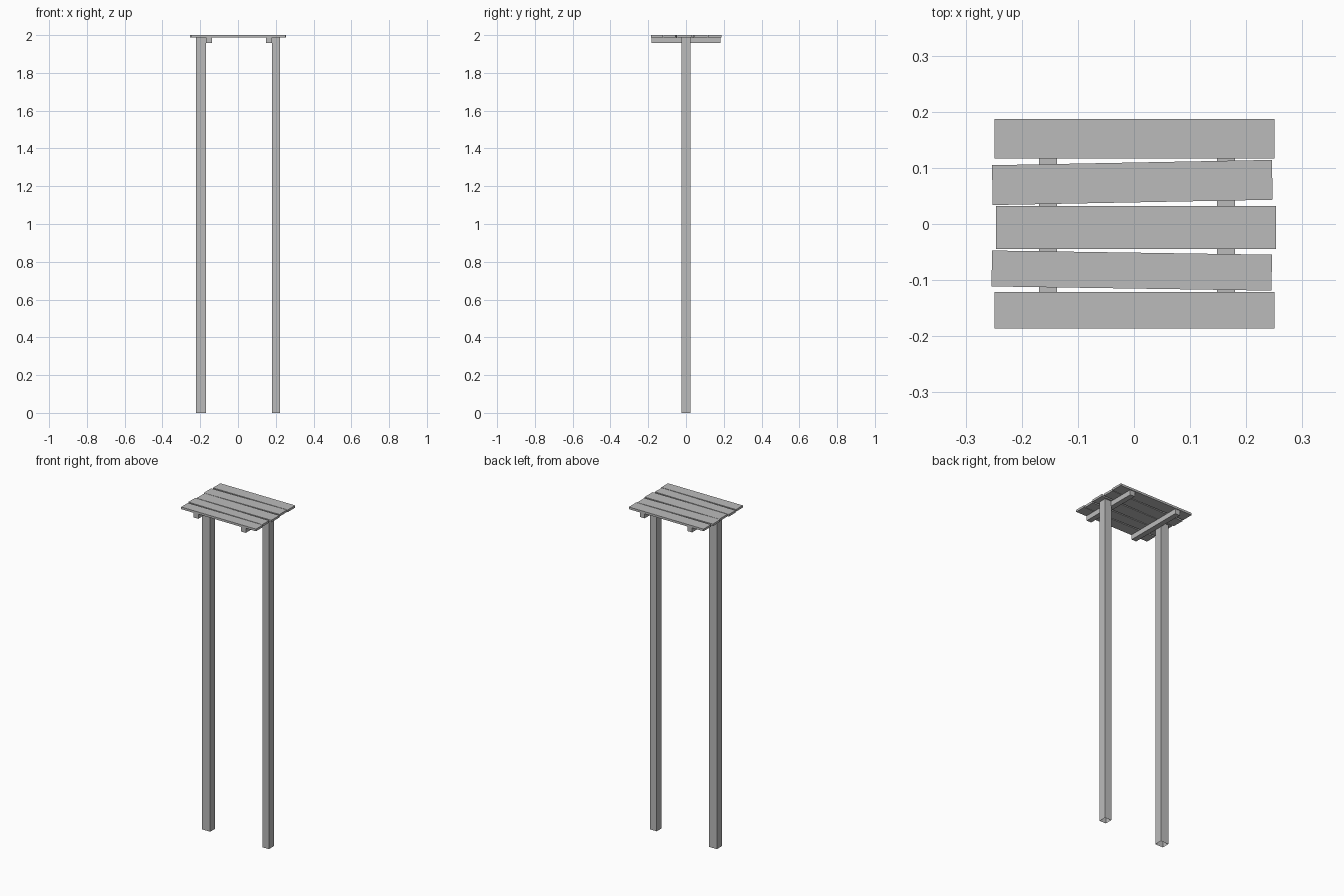
import bpy
import bmesh
from mathutils import Matrix

cube = bpy.data.objects.get("Cube")
if cube:
    bpy.data.objects.remove(cube, do_unlink=True)

# Single weathered grey material
grey = bpy.data.materials.new("weathered_grey")
grey.use_nodes = True
grey.diffuse_color = (0.5, 0.5, 0.5, 1)
bsdf = grey.node_tree.nodes["Principled BSDF"]
bsdf.inputs["Base Color"].default_value = grey.diffuse_color
bsdf.inputs["Roughness"].default_value = 0.9


def board(name, center, size, turn=0.0, open_bottom=False):
    """Rectangular timber, optionally turned about z or left open below."""
    bm = bmesh.new()
    bmesh.ops.create_cube(bm, size=1, matrix=Matrix.Diagonal((*size, 1)))
    if open_bottom:
        bm.normal_update()
        under = [f for f in bm.faces if f.normal.z < -0.9]
        bmesh.ops.delete(bm, geom=under, context='FACES_ONLY')
    mesh = bpy.data.meshes.new(name)
    bm.to_mesh(mesh)
    bm.free()
    mesh.materials.append(grey)
    obj = bpy.data.objects.new(name, mesh)
    obj.location = center
    obj.rotation_euler.z = turn
    bpy.context.collection.objects.link(obj)
    return obj


TOP = 2.0
THICK = 0.013
DECK = TOP - THICK

# Posts and the cross bearers fixed to their inner faces
for side, post_x, post_w, bearer_x in (("right", -0.196, 0.053, -0.153),
                                       ("left", 0.201, 0.043, 0.164)):
    board(side + "_post", (post_x, 0, DECK / 2), (post_w, 0.046, DECK),
          open_bottom=True)
    board(side + "_bearer", (bearer_x, 0, DECK - 0.015), (0.032, 0.366, 0.03))

# Deck planks, laid slightly unevenly: x, y, width, turn
planks = (
    (0.001, 0.152, 0.071, 0),
    (-0.003, 0.074, 0.071, 0.019),
    (0.004, -0.006, 0.077, 0),
    (-0.004, -0.083, 0.064, -0.015),
    (0.001, -0.154, 0.065, 0),
)
for i, (x, y, width, turn) in enumerate(planks, 1):
    board(f"plank_{i}", (x, y, TOP - THICK / 2), (0.499, width, THICK), turn)
